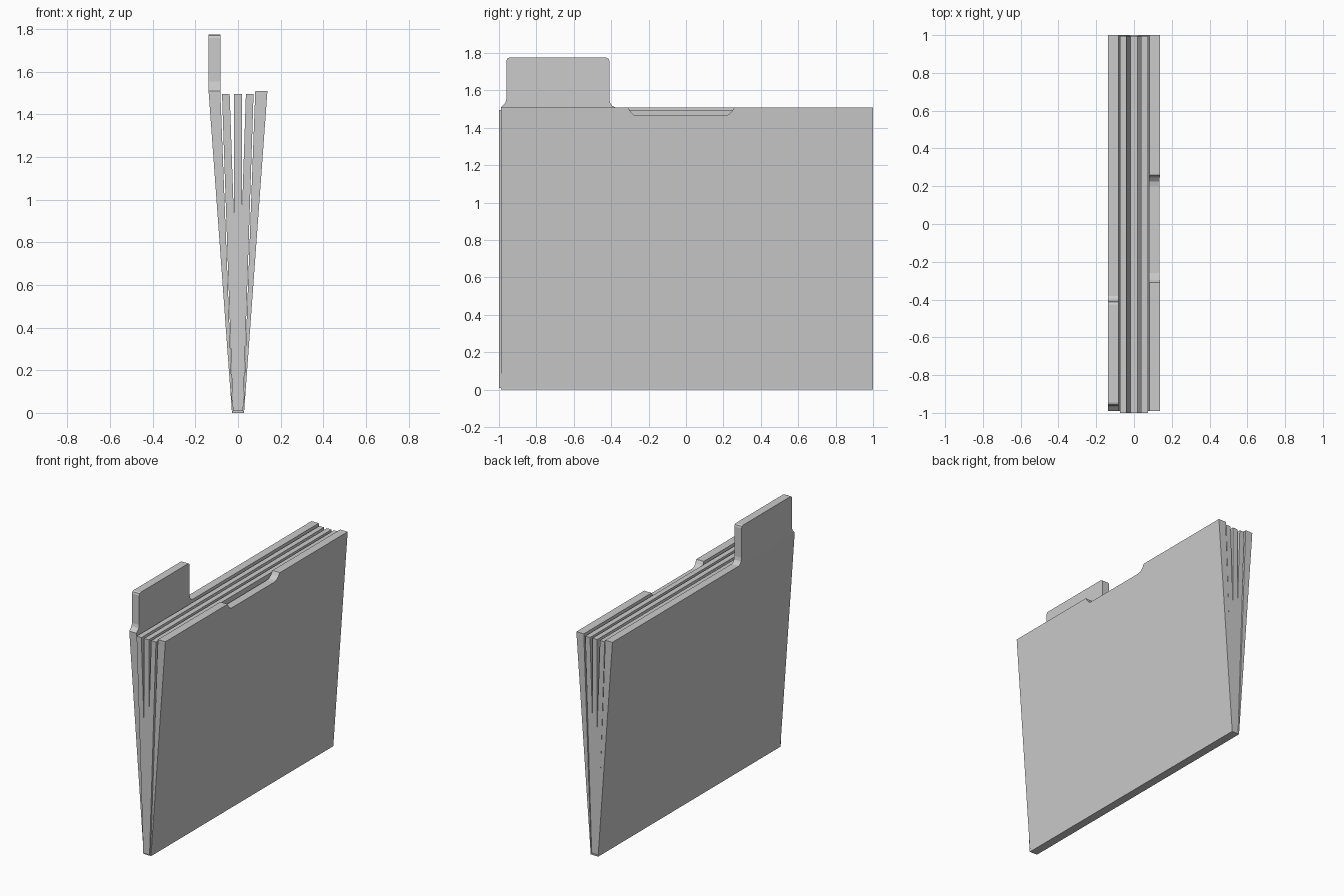
import bpy, bmesh

if "Cube" in bpy.data.objects:
    bpy.data.objects.remove(bpy.data.objects["Cube"])

Y0, Y1 = -0.99, 1.0      # cover ends
FOLD, TOP = 0.01, 1.51   # cover bottom and top heights


def slab(name, outlines, inner, outer):
    """Solid from (y, z) outlines; inner/outer give x at height z."""
    bm = bmesh.new()
    verts = {}
    for outline in outlines:
        for p in outline:
            if p not in verts:
                verts[p] = bm.verts.new((inner(p[1]), p[0], p[1]))
        bm.faces.new([verts[p] for p in outline])
    ext = bmesh.ops.extrude_face_region(bm, geom=bm.faces[:], use_keep_orig=True)
    for v in ext["geom"]:
        if isinstance(v, bmesh.types.BMVert):
            v.co.x = outer(v.co.z)
    bmesh.ops.recalc_face_normals(bm, faces=bm.faces[:])
    mesh = bpy.data.meshes.new(name)
    bm.to_mesh(mesh)
    bm.free()
    obj = bpy.data.objects.new(name, mesh)
    bpy.context.collection.objects.link(obj)
    return obj


def ramp(x_low, x_high, z_low, z_high):
    """x that leans from x_low to x_high, then stays vertical."""
    def x_at(z):
        t = min((z - z_low) / (z_high - z_low), 1.0)
        return x_low + (x_high - x_low) * t
    return x_at


def rect(y0, y1, z0, z1):
    return [(y0, z0), (y1, z0), (y1, z1), (y0, z1)]


# Back cover with a raised index tab
body = [(Y0, FOLD), (Y1, FOLD), (Y1, TOP), (-0.38, TOP), (Y0, TOP)]
tab = [(Y0, TOP), (-0.38, TOP), (-0.395, 1.518), (-0.405, 1.532), (-0.41, 1.555),
       (-0.41, 1.758), (-0.414, 1.77), (-0.425, 1.775),
       (-0.945, 1.775), (-0.956, 1.77), (-0.96, 1.758),
       (-0.96, 1.555), (-0.965, 1.535), (-0.978, 1.522)]
slab("back_cover", [body, tab],
     ramp(-0.025, -0.083, FOLD, TOP), ramp(-0.029, -0.138, FOLD, TOP))

# Front cover with a thumb notch
notch = [(0.26, TOP), (0.245, 1.487), (0.225, 1.47), (0.2, 1.465),
         (-0.26, 1.465), (-0.28, 1.47), (-0.297, 1.487), (-0.31, TOP)]
slab("front_cover", [[(Y0, FOLD), (Y1, FOLD), (Y1, TOP)] + notch + [(Y0, TOP)]],
     ramp(0.025, 0.081, FOLD, TOP), ramp(0.029, 0.138, FOLD, TOP))

# Spine joining the covers
slab("spine", [rect(Y0, Y1, 0.0, FOLD)], lambda z: -0.029, lambda z: 0.029)

# Three fanned stacks of paper
for name, low, high in (("left", -0.006, -0.057), ("middle", 0, 0), ("right", 0.006, 0.055)):
    slab(name + "_papers", [rect(-1.0, 0.995, FOLD, 1.495)],
         ramp(low - 0.018, high - 0.018, FOLD, 1.495),
         ramp(low + 0.018, high + 0.018, FOLD, 1.495))
